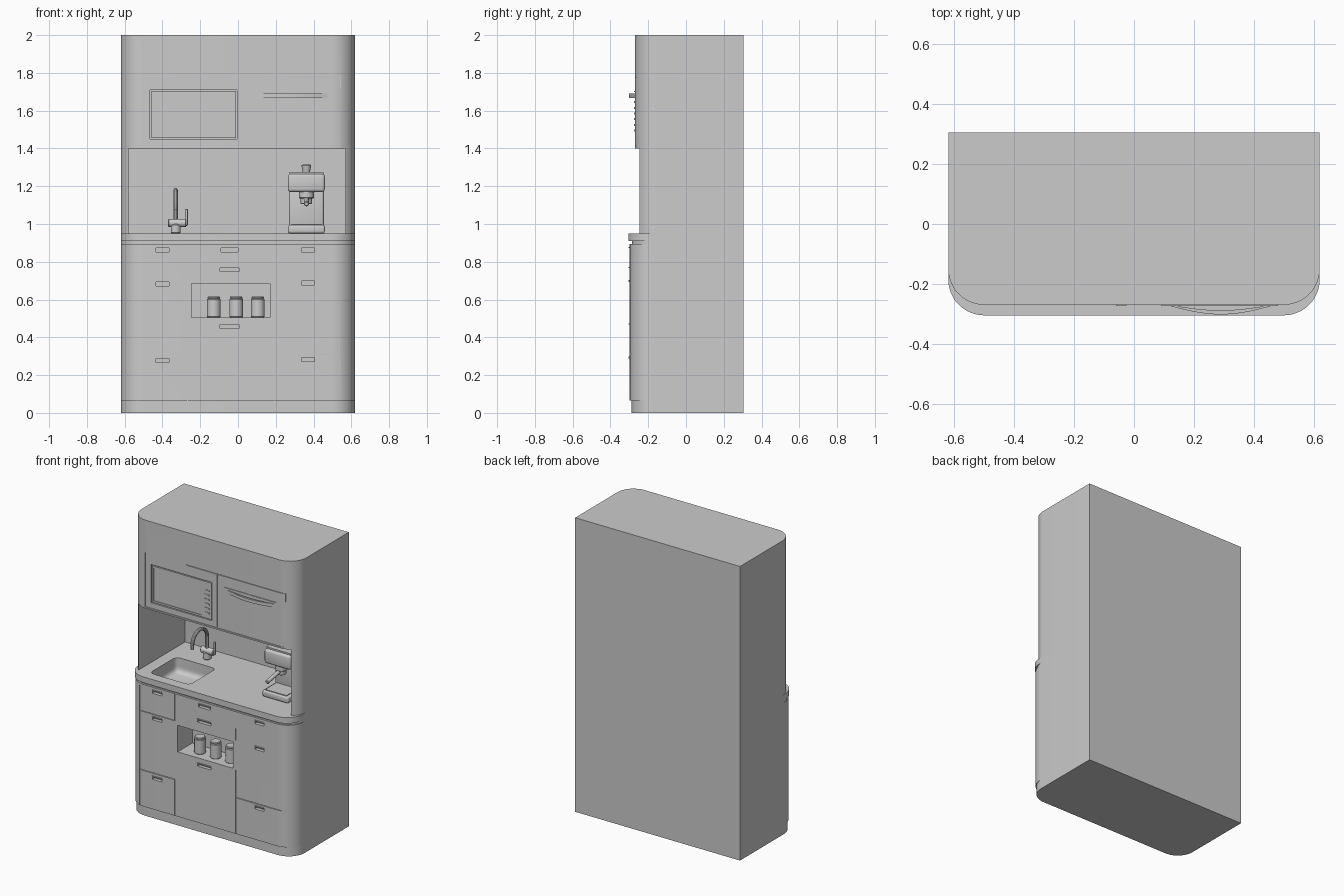
import bpy, bmesh, math
from mathutils import Vector, Matrix

if "Cube" in bpy.data.objects:
    bpy.data.objects.remove(bpy.data.objects["Cube"])

grey = bpy.data.materials.new("plain grey")
grey.use_nodes = True
grey.diffuse_color = (0.6, 0.6, 0.6, 1)
grey.node_tree.nodes["Principled BSDF"].inputs["Base Color"].default_value = (0.6, 0.6, 0.6, 1)


def finish(name, bm, mat=True):
    bmesh.ops.recalc_face_normals(bm, faces=bm.faces)
    mesh = bpy.data.meshes.new(name)
    bm.to_mesh(mesh)
    bm.free()
    ob = bpy.data.objects.new(name, mesh)
    bpy.context.collection.objects.link(ob)
    mesh.materials.append(grey)
    return ob


def activate(ob):
    bpy.ops.object.select_all(action='DESELECT')
    ob.select_set(True)
    bpy.context.view_layer.objects.active = ob


def smooth(ob):
    activate(ob)
    bpy.ops.object.shade_smooth_by_angle(angle=math.radians(35))
    return ob


def add_box(bm, x0, x1, y0, y1, z0, z1):
    size = Matrix.Diagonal((x1 - x0, y1 - y0, z1 - z0, 1))
    place = Matrix.Translation(((x0 + x1) / 2, (y0 + y1) / 2, (z0 + z1) / 2))
    return bmesh.ops.create_cube(bm, size=1, matrix=place @ size)["verts"]


def boxes(name, dims, bevel=0):
    bm = bmesh.new()
    for d in dims:
        add_box(bm, *d)
    if bevel:
        bmesh.ops.bevel(bm, geom=bm.edges[:], offset=bevel, segments=3, affect='EDGES', profile=0.5)
    return finish(name, bm)


def extrude(name, pts, z0, z1):
    bm = bmesh.new()
    face = bm.faces.new([bm.verts.new((x, y, z0)) for x, y in pts])
    top = bmesh.ops.extrude_face_region(bm, geom=[face])["geom"]
    bmesh.ops.translate(bm, verts=[v for v in top if isinstance(v, bmesh.types.BMVert)], vec=(0, 0, z1 - z0))
    return finish(name, bm)


def plan(front, half=0.62, back=0.305, r=0.12, n=12):
    # Cabinet footprint with two rounded front corners
    arc = [(half - r + r * math.cos(a), front + r - r * math.sin(a))
           for a in (math.pi / 2 * i / n for i in range(n + 1))]
    return [(half, back)] + arc + [(-x, y) for x, y in reversed(arc)] + [(-half, back)]


def lathe(name, profile, centre, segs=24, turn=None):
    bm = bmesh.new()
    vs = [bm.verts.new((r, 0, z)) for r, z in profile]
    es = [bm.edges.new(p) for p in zip(vs, vs[1:])]
    bmesh.ops.spin(bm, geom=vs + es, cent=(0, 0, 0), axis=(0, 0, 1), angle=2 * math.pi, steps=segs)
    bmesh.ops.remove_doubles(bm, verts=bm.verts[:], dist=0.0001)
    if turn:
        bm.transform(turn)
    bm.transform(Matrix.Translation(centre))
    return smooth(finish(name, bm))


def cylinder(name, r, h, centre, turn=None, e=0.004):
    return lathe(name, [(0, 0), (r - e, 0), (r, e), (r, h - e), (r - e, h), (0, h)], centre, turn=turn)


def cut(target, cutter):
    mod = target.modifiers.new("cut", 'BOOLEAN')
    mod.operation, mod.solver, mod.use_self = 'DIFFERENCE', 'EXACT', True
    mod.object = cutter
    activate(target)
    bpy.ops.object.modifier_apply(modifier=mod.name)


def drop(ob):
    bpy.data.objects.remove(ob)


# Main solids
base = extrude("lower_cabinet", plan(-0.298), 0.065, 0.895)
plinth = extrude("plinth", plan(-0.288), 0, 0.065)
reveal = extrude("counter_reveal", plan(-0.285), 0.895, 0.91)
counter = extrude("countertop", plan(-0.305), 0.91, 0.95)
upper = extrude("upper_cabinet", plan(-0.27), 0.95, 2.0)

# Open worktop niche in the upper cabinet
niche = boxes("niche_cutter", [(-0.58, 0.57, -0.5, 0.26, 0.9, 1.4)])
cut(upper, niche)
drop(niche)

# Upper door seams and oven recess
seam = 0.004
F, B = -0.4, -0.264
seams = boxes("seam_cutter", [
    (-0.51, -0.51 + seam, F, B, 1.41, 1.78), (0.03, 0.03 + seam, F, B, 1.41, 1.78),
    (0.54, 0.54 + seam, F, -0.255, 1.72, 1.78), (-0.2, 0.54, F, B, 1.776, 1.776 + seam),
    (-0.51, 0.54, F, B, 1.41, 1.41 + seam), (-0.465, -0.005, F, -0.26, 1.45, 1.71)])
cut(upper, seams)
drop(seams)

# Sink bowl through the counter into the cabinet
bowl = boxes("sink_cutter", [(-0.5, -0.2, -0.235, 0.05, 0.85, 1.15)], 0.03)
for part in (counter, reveal, base):
    cut(part, bowl)
drop(bowl)

# Lower cabinet: shelf opening, drawer seams and handle recesses
handles = [(-0.4, 0.865, 0.07), (-0.045, 0.865, 0.09), (0.37, 0.865, 0.07),
           (-0.4, 0.685, 0.07), (-0.045, 0.76, 0.1), (0.37, 0.69, 0.07),
           (-0.045, 0.46, 0.1), (-0.4, 0.28, 0.07), (0.37, 0.285, 0.07)]
B = -0.291
cuts = [(-0.245, 0.17, F, -0.14, 0.505, 0.685)]
cuts += [(x, x + seam, F, B, z0, z1) for x, z0, z1 in
         [(-0.535, 0.05, 0.88), (-0.27, 0.05, 0.31), (-0.27, 0.71, 0.89), (0.19, 0.05, 0.5), (0.19, 0.7, 0.78)]]
cuts += [(x0, x1, F, B, z, z + seam) for x0, x1, z in
         [(-0.535, -0.27, 0.71), (-0.535, -0.27, 0.31), (0.19, 0.54, 0.31)]]
cuts += [(x - w / 2, x + w / 2, F, -0.275, z - 0.012, z + 0.012) for x, z, w in handles]
cutter = boxes("drawer_cutter", cuts)
cut(base, cutter)
drop(cutter)
for part in (base, plinth, reveal, counter, upper):
    smooth(part)
boxes("drawer_handle_lips", [(x - w / 2, x + w / 2, -0.304, -0.275, z + 0.007, z + 0.013) for x, z, w in handles])

# Canisters on the open shelf
for i, x in enumerate((-0.128, -0.01, 0.105)):
    cylinder("canister_%d" % (i + 1), 0.036, 0.1, (x, -0.225, 0.505))
    cylinder("canister_lid_%d" % (i + 1), 0.033, 0.012, (x, -0.225, 0.605))

# Built-in oven with a window and buttons
window = boxes("window_cutter", [(-0.445, -0.085, F, -0.266, 1.468, 1.692)])
door = boxes("oven_door", [(-0.459, -0.011, -0.271, -0.255, 1.456, 1.704)])
cut(door, window)
drop(window)
boxes("oven_buttons", [(-0.06, -0.025, -0.274, -0.265, 1.49 + 0.03 * i, 1.5 + 0.03 * i) for i in range(6)])

# Curved pull bar on the right upper door
n = 16
bow = [(0.1 + 0.38 * i / n, math.sin(math.pi * i / n)) for i in range(n + 1)]
pull = [(x, -0.268 - 0.034 * s) for x, s in bow] + [(x, -0.266 - 0.022 * s) for x, s in reversed(bow)]
smooth(extrude("upper_pull_bar", pull, 1.668, 1.69))
boxes("upper_door_trim", [(0.09, 0.48, -0.274, -0.265, 1.698, 1.704)])

# Tap: base, body, arched spout and lever
ty, tx = 0.14, -0.33
lying = Matrix.Rotation(math.pi / 2, 4, 'Y')
cylinder("tap_base", 0.026, 0.05, (tx, ty, 0.95))
cylinder("tap_body", 0.022, 0.095, (tx - 0.04, ty, 1.005), lying)
cylinder("tap_lever", 0.007, 0.09, (tx + 0.057, ty, 0.99))
curve = bpy.data.curves.new("tap_spout", 'CURVE')
curve.dimensions, curve.bevel_depth, curve.bevel_resolution, curve.use_fill_caps = '3D', 0.012, 3, True
path = [(ty, 1.0), (ty, 1.1)]
path += [(ty - 0.08 + 0.08 * math.cos(a), 1.1 + 0.078 * math.sin(a)) for a in
         (math.pi * i / 12 for i in range(1, 13))] + [(ty - 0.16, 1.075)]
spline = curve.splines.new('POLY')
spline.points.add(len(path) - 1)
for p, (y, z) in zip(spline.points, path):
    p.co = (tx, y, z, 1)
spout = bpy.data.objects.new("tap_spout", curve)
bpy.context.collection.objects.link(spout)
curve.materials.append(grey)
activate(spout)
bpy.ops.object.convert(target='MESH')
smooth(bpy.context.object)

# Coffee machine
mx = 0.362
smooth(boxes("coffee_machine_base", [(mx - 0.098, mx + 0.098, -0.12, 0.12, 0.95, 0.995)], 0.012))
smooth(boxes("coffee_machine_column", [(mx - 0.092, mx + 0.092, 0.01, 0.12, 0.98, 1.2)], 0.012))
smooth(boxes("coffee_machine_head", [(mx - 0.098, mx + 0.098, -0.1, 0.12, 1.17, 1.265)], 0.015))
boxes("cup_rail", [(mx - 0.09, mx + 0.09, -0.08, 0.11, 1.26, 1.275)])
boxes("drip_tray", [(mx - 0.08, mx + 0.08, -0.11, 0.01, 0.99, 1.0)])
lathe("bean_knob", [(0, 0), (0.018, 0), (0.026, 0.04), (0.02, 0.045), (0, 0.045)], (mx, 0, 1.27))
cylinder("brew_group", 0.04, 0.04, (mx, -0.05, 1.135))
cylinder("filter_holder", 0.03, 0.035, (mx, -0.05, 1.105))
cylinder("filter_handle", 0.013, 0.14, (mx, -0.07, 1.13), Matrix.Rotation(math.radians(100), 4, 'X'))
